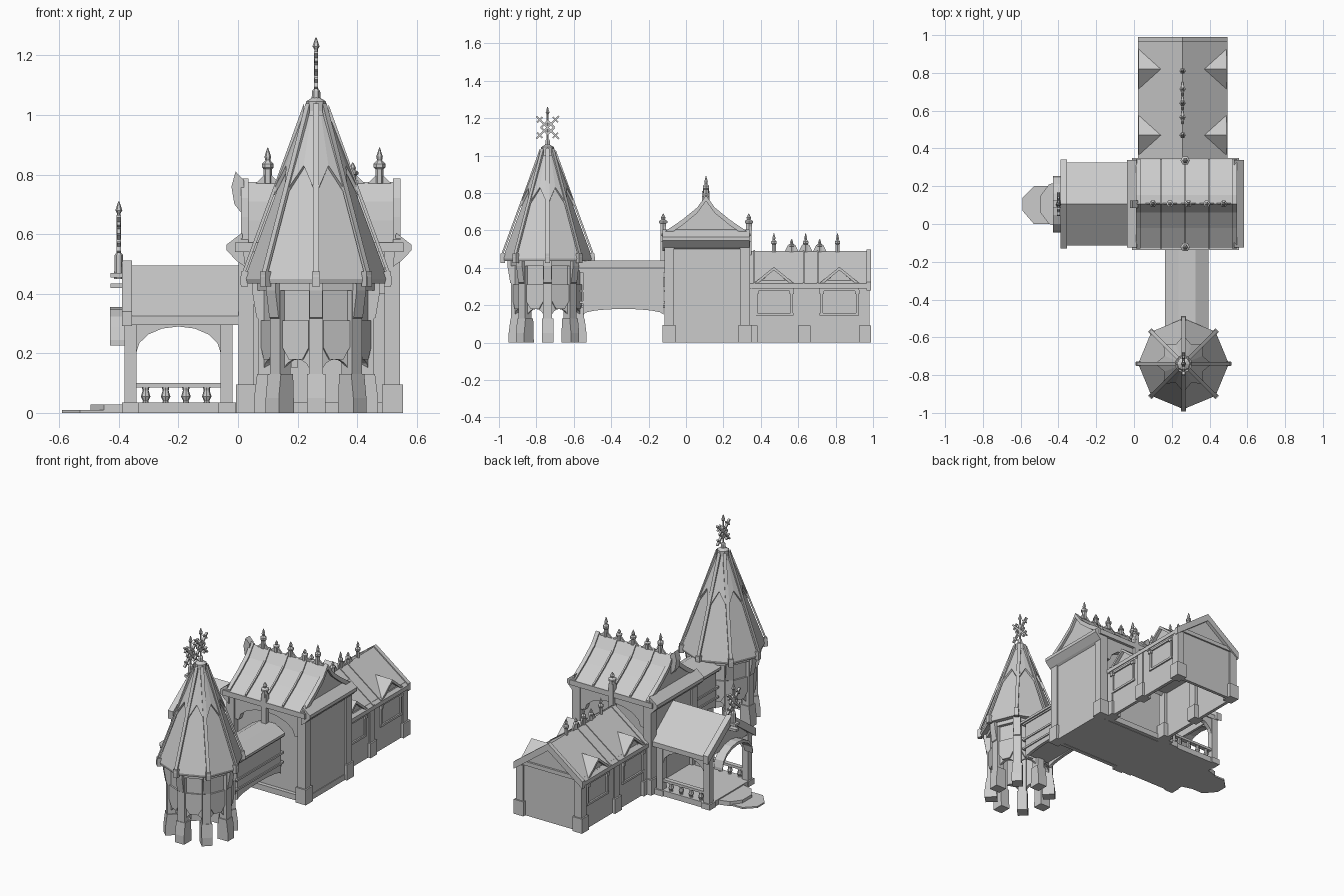
import bpy, bmesh, math
from mathutils import Matrix, Vector

cube = bpy.data.objects.get("Cube")
if cube:
    bpy.data.objects.remove(cube, do_unlink=True)

stone = bpy.data.materials.new("plain_grey")
stone.use_nodes = True
GREY = (0.6, 0.6, 0.6, 1)
stone.diffuse_color = GREY
stone.node_tree.nodes["Principled BSDF"].inputs["Base Color"].default_value = GREY
ONE = Matrix.Identity(4)


def finish(bm, name):
    bmesh.ops.recalc_face_normals(bm, faces=bm.faces)
    mesh = bpy.data.meshes.new(name)
    bm.to_mesh(mesh)
    bm.free()
    mesh.materials.append(stone)
    obj = bpy.data.objects.new(name, mesh)
    bpy.context.scene.collection.objects.link(obj)
    return obj


def prism(bm, pts, axis, a, b, m=ONE):
    """Extrude a 2D outline along an axis from a to b."""
    def place(p, t):
        u, v = p
        return m @ Vector({"x": (t, u, v), "y": (u, t, v), "z": (u, v, t)}[axis])
    low = [bm.verts.new(place(p, a)) for p in pts]
    high = [bm.verts.new(place(p, b)) for p in pts]
    bm.faces.new(low)
    bm.faces.new(high)
    for i in range(len(pts)):
        j = (i + 1) % len(pts)
        bm.faces.new((low[i], low[j], high[j], high[i]))


def box(bm, xs, ys, zs, m=ONE):
    prism(bm, [(xs[0], ys[0]), (xs[1], ys[0]), (xs[1], ys[1]), (xs[0], ys[1])], "z", *zs, m)


def strip(bm, line, t, axis, a, b, m=ONE):
    """Slab that follows a line, t thick downwards."""
    prism(bm, line + [(u, v - t) for u, v in reversed(line)], axis, a, b, m)


def lathe(bm, profile, sides, x, y, z=0):
    rings = []
    for r, h in profile:
        rings.append([bm.verts.new((x + r * math.cos(k * math.tau / sides),
                                    y + r * math.sin(k * math.tau / sides), z + h))
                      for k in range(sides)])
    for lo, hi in zip(rings, rings[1:]):
        for k in range(sides):
            n = (k + 1) % sides
            bm.faces.new((lo[k], lo[n], hi[n], hi[k]))
    bm.faces.new(rings[0])
    bm.faces.new(rings[-1])


def spire(bm, x, y, z, h, r=0.014):
    lathe(bm, [(r, 0), (r, h * .4), (r * 1.4, h * .45), (r * 1.4, h * .55),
               (r * .6, h * .65), (r * .8, h * .75), (r * .1, h)], 6, x, y, z)


def arch(a, b, low, spring, crown, top, n=8):
    """Outline of a wall panel with an arched opening below it."""
    mid, half = (a + b) / 2, (b - a) / 2
    curve = [(mid - half * math.cos(i * math.pi / n),
              spring + (crown - spring) * math.sin(i * math.pi / n)) for i in range(n + 1)]
    return [(a - low, spring)] + curve + [(b + low, spring), (b + low, top), (a - low, top)]


def post(bm, x, y, w, top, base):
    box(bm, (x - w, x + w), (y - w, y + w), (0, top))
    v = w + .009
    box(bm, (x - v, x + v), (y - v, y + v), (0, base))


def snowflake(bm, x, y, z):
    """Pole with a crossed star ornament facing sideways."""
    lathe(bm, [(.016, -.15), (.014, -.07), (.006, -.06), (.006, .07), (.012, .08), (.002, .11)], 6, x, y, z)
    for k in range(4):
        turn = Matrix.Translation((x, y, z)) @ Matrix.Rotation(math.pi * (k / 2 + .25), 4, "X")
        box(bm, (-.007, .007), (0, .085), (-.005, .005), turn)
        box(bm, (-.006, .006), (.02, .03), (-.026, .026), turn)
        box(bm, (-.006, .006), (.055, .063), (-.02, .02), turn)


# ---- Tower ----
TX, TY = .262, -.74
SLOPE = [(.24, .45), (.115, .79), (.028, 1.03)]
columns, walls, ribs = bmesh.new(), bmesh.new(), bmesh.new()
for k in range(8):
    centre = Matrix.Translation((TX, TY, 0))
    at = centre @ Matrix.Rotation(k * math.pi / 4, 4, "Z")
    face = centre @ Matrix.Rotation((k + .5) * math.pi / 4, 4, "Z")
    box(columns, (.145, .195), (-.024, .024), (0, .45), at)
    prism(columns, [(.135, 0), (.208, 0), (.208, .05), (.198, .13), (.14, .13)], "y", -.031, .031, at)
    prism(columns, [(.17, .3), (.2, .32), (.215, .41), (.215, .45), (.17, .45)], "y", -.022, .022, at)
    prism(walls, arch(-.05, .05, .028, .13, .18, .45), "x", .152, .17, face)
    prism(walls, [(-.048, .31), (-.048, .22), (-.025, .18), (.025, .18), (.048, .22), (.048, .31)],
          "x", .17, .18, face)
    box(walls, (.165, .19), (-.075, .075), (.41, .45), face)
    strip(ribs, [(r + .013, z + .008) for r, z in SLOPE], .03, "y", -.01, .01, at)
    box(ribs, (.228, .252), (-.013, .013), (.425, .475), at)
finish(columns, "tower_columns")
finish(walls, "tower_walls")
finish(ribs, "tower_roof_ribs")

bm = bmesh.new()
lathe(bm, [(.236, .435)] + SLOPE + [(.02, 1.04)], 8, TX, TY)
finish(bm, "tower_roof")
bm = bmesh.new()
lathe(bm, [(.042, .96), (.045, .985), (.034, 1), (.034, 1.045), (.01, 1.06)], 8, TX, TY)
snowflake(bm, TX, TY, 1.15)
finish(bm, "tower_finial")

# Zigzag upper layer of the tower roof
bm = bmesh.new()
top, hem = [], []
for k in range(16):
    a = k * math.pi / 8
    r, z, squash = (.15, .735, 1) if k % 2 == 0 else (.118, .83, math.cos(math.pi / 8))
    top.append(bm.verts.new((TX + .047 * squash * math.cos(a), TY + .047 * squash * math.sin(a), 1)))
    hem.append(bm.verts.new((TX + r * squash * math.cos(a), TY + r * squash * math.sin(a), z)))
for k in range(16):
    bm.faces.new((hem[k], hem[(k + 1) % 16], top[(k + 1) % 16], top[k]))
star = finish(bm, "tower_roof_star")
star.modifiers.new("thickness", "SOLIDIFY").thickness = .012

# ---- Bridge ----
bm = bmesh.new()
for x in (.18, .36):
    prism(bm, arch(-.55, -.12, 0, .15, .18, .4), "x", x, x + .02)
    for z, h in ((.21, .012), (.27, .012), (.375, .02)):
        box(bm, (x - .007, x + .027), (-.57, -.1), (z, z + h))
box(bm, (.19, .37), (-.56, -.1), (.185, .2))
finish(bm, "bridge_walls")
bm = bmesh.new()
prism(bm, [(.165, .385), (.165, .4), (.235, .44), (.325, .44), (.395, .4), (.395, .385)], "y", -.58, -.1)
finish(bm, "bridge_roof")

# ---- Main hall ----
bm = bmesh.new()
box(bm, (.015, .535), (-.075, .3), (0, .56))
finish(bm, "hall_walls")
bm = bmesh.new()
for y in (-.09, .315):
    for x in (.028, .518):
        post(bm, x, y, .026, .55, .095)
    prism(bm, arch(.08, .465, .04, .4, .5, .56), "y", y - .018, y + .018)
    box(bm, (.0, .545), (y - .012, y + .012), (0, .035))
for x in (.527, .008):
    box(bm, (x, x + .012), (-.1, .32), (0, .035))
finish(bm, "hall_pillars")
bm = bmesh.new()
RIDGE_Y = .107
SIDE = [(-.13, .57), (-.02, .645), (.06, .71), (RIDGE_Y, .775)]
HALL = SIDE + [(2 * RIDGE_Y - y, z) for y, z in reversed(SIDE[:-1])]
prism(bm, HALL, "x", .015, .53)
box(bm, (-.01, .555), (-.137, .35), (.54, .572))
finish(bm, "hall_roof")
bm = bmesh.new()
raised = [(y, z + .012) for y, z in HALL]
for i in range(5):
    x = .01 + i * .1275
    strip(bm, raised, .03, "x", x, x + (.025 if i in (0, 4) else .01))
finish(bm, "hall_roof_battens")
bm = bmesh.new()
for s in (-1, 1):
    outline = [(.272 + s * (x - .272), z) for x, z in ((.52, .49), (.548, .51), (.582, .545), (.582, .565), (.53, .605))]
    prism(bm, outline, "y", -.125, .34)
finish(bm, "hall_gable_cornices")
bm = bmesh.new()
for y in (-.122, .336):
    box(bm, (.255, .287), (y - .015, y + .015), (.44, .62))
    spire(bm, .271, y, .6, .09, .018)
prism(bm, [(.02, .66), (-.012, .7), (-.022, .76), (-.008, .81), (.02, .78)], "y", .085, .125)
for x, h in ((.1, .12), (.19, .07), (.288, .09), (.385, .07), (.475, .12)):
    spire(bm, x, RIDGE_Y, .77, h)
    prism(bm, [(x - .04, .77), (x, .81), (x + .04, .77)], "y", RIDGE_Y - .005, RIDGE_Y + .005)
finish(bm, "hall_finials")

# ---- Rear wing ----
WX = .257
DORMERS = (.47, .82)
bm = bmesh.new()
for x in (.04, .455):
    box(bm, (x, x + .02), (.3, .97), (0, .33))
box(bm, (.04, .475), (.95, .97), (0, .33))
prism(bm, [(.04, .31), (.475, .31), (WX, .475)], "y", .945, .968)
finish(bm, "wing_walls")
bm = bmesh.new()
for x in (.055, .459):
    for y in (.35, .632, .957):
        post(bm, x, y, .024, .31, .09)
finish(bm, "wing_posts")
bm = bmesh.new()
GABLE = [(.02, .315), (WX, .49), (.494, .315)]
strip(bm, GABLE, .025, "y", .33, .985)
strip(bm, [(x, z + .008) for x, z in GABLE], .045, "y", .965, .99)
box(bm, (.06, .45), (.96, .98), (.315, .34))
for y in (.36, .625, .7):
    strip(bm, [(x, z + .006) for x, z in GABLE], .02, "y", y, y + .009)
finish(bm, "wing_roof")
bm = bmesh.new()
for y in DORMERS:
    prism(bm, [(y - .1, .3), (y + .1, .3), (y, .39)], "x", .045, .47)
    strip(bm, [(y - .122, .305), (y, .405), (y + .122, .305)], .018, "x", .025, .489)
finish(bm, "dormers")
bm = bmesh.new()
for x in (.03, .468):
    xs = (x, x + .016)
    for y in DORMERS:
        for z in (.145, .275):
            box(bm, xs, (y - .105, y + .105), (z, z + .013))
        for s in (-.095, .095):
            box(bm, xs, (y + s - .007, y + s + .007), (.15, .28))
            box(bm, (x - .006, x + .022), (y + s - .012, y + s + .012), (.26, .28))
finish(bm, "wing_window_frames")
bm = bmesh.new()
for y, h in ((.47, .1), (.565, .07), (.64, .1), (.715, .07), (.81, .1)):
    spire(bm, WX, y, .485, h, .012)
for y in (.565, .64, .715):
    prism(bm, [(y - .04, .48), (y - .02, .52), (y, .535), (y + .02, .52), (y + .04, .48)],
          "x", WX - .005, WX + .005)
finish(bm, "wing_ridge_crest")

# ---- Porch ----
bm = bmesh.new()
box(bm, (-.385, .02), (-.105, .315), (0, .035))
prism(bm, [(-.38, -.02), (-.45, .0), (-.495, .06), (-.495, .15), (-.45, .21), (-.38, .23)], "z", 0, .028)
prism(bm, [(-.38, -.0), (-.53, .0), (-.59, .07), (-.59, .14), (-.53, .2), (-.38, .2)], "z", 0, .01)
finish(bm, "porch_floor_and_steps")
bm = bmesh.new()
for y in (-.085, .295):
    for x in (-.361, -.038):
        post(bm, x, y, .02, .32, .035)
    prism(bm, arch(-.342, -.058, .01, .2, .29, .325), "y", y - .013, y + .013)
    box(bm, (-.385, .0), (y - .024, y + .024), (.305, .325))
    box(bm, (-.35, -.05), (y - .014, y + .014), (.085, .1))
    for x in (-.31, -.243, -.175, -.105):
        lathe(bm, [(.012, .03), (.009, .04), (.016, .055), (.01, .075), (.013, .088)], 8, x, y)
finish(bm, "porch_posts_and_railings")
bm = bmesh.new()
PORCH = [(-.115, .325), (.105, .495), (.325, .325)]
strip(bm, PORCH, .03, "x", -.38, .02)
strip(bm, [(y * 1.07 - .007, z + .016) for y, z in PORCH], .05, "x", -.39, -.355)
prism(bm, [(-.08, .32), (.29, .32), (.105, .47)], "x", -.378, -.362)
finish(bm, "porch_roof")

# Curved hood over the entrance, with the ornament above it
bm = bmesh.new()
hood = [(.105 - .15 * math.cos(i * math.pi / 8), .245 + .11 * math.sin(i * math.pi / 8)) for i in range(9)]
strip(bm, hood, .018, "x", -.43, -.37)
box(bm, (-.428, -.37), (.09, .12), (.42, .435))
box(bm, (-.428, -.37), (.085, .125), (.455, .47))
snowflake(bm, -.4, .105, .6)
finish(bm, "entrance_hood")
